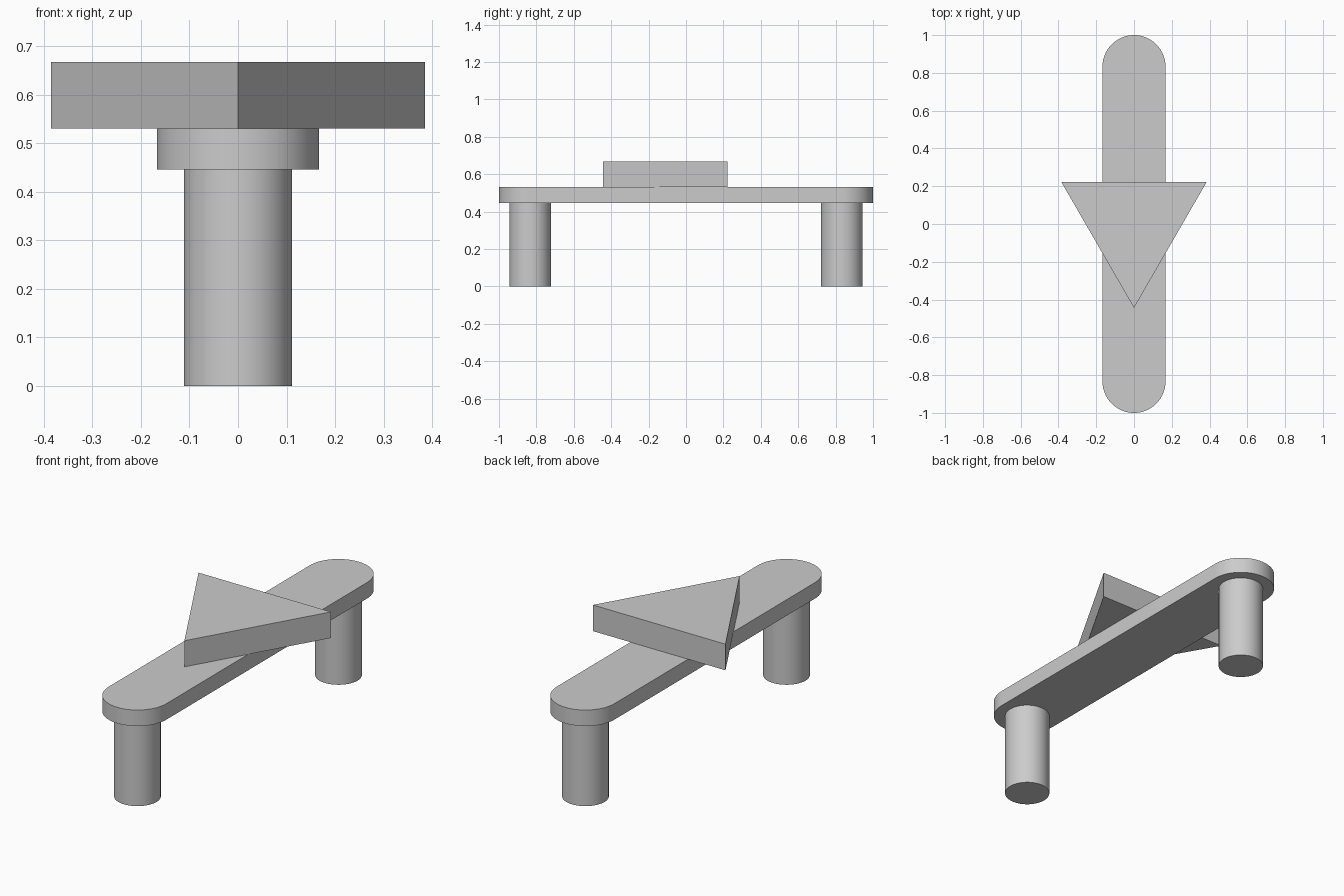
import bpy
import math

cube = bpy.data.objects.get("Cube")
if cube:
    bpy.data.objects.remove(cube, do_unlink=True)

# Single plain grey
grey = bpy.data.materials.new("plain grey")
grey.use_nodes = True
colour = (0.6, 0.6, 0.6, 1)
grey.diffuse_color = colour
grey.node_tree.nodes["Principled BSDF"].inputs["Base Color"].default_value = colour


def arc(radius, start, end, steps, cy=0.0):
    """Points on an arc around (0, cy), angles in degrees."""
    points = []
    for i in range(steps + 1):
        a = math.radians(start + (end - start) * i / steps)
        points.append((radius * math.cos(a), cy + radius * math.sin(a)))
    return points


def prism(name, outline, bottom, top):
    """Extrude a counter-clockwise outline between two heights."""
    n = len(outline)
    verts = [(x, y, z) for z in (bottom, top) for x, y in outline]
    faces = [tuple(reversed(range(n))), tuple(range(n, 2 * n))]
    faces += [(i, (i + 1) % n, (i + 1) % n + n, i + n) for i in range(n)]
    mesh = bpy.data.meshes.new(name)
    mesh.from_pydata(verts, [], faces)
    mesh.materials.append(grey)
    obj = bpy.data.objects.new(name, mesh)
    bpy.context.collection.objects.link(obj)
    bpy.ops.object.select_all(action="DESELECT")
    obj.select_set(True)
    bpy.context.view_layer.objects.active = obj
    bpy.ops.object.shade_smooth_by_angle(angle=math.radians(30))
    return obj


LEG_Y = 0.833
LEG_TOP = 0.446
BOARD_TOP = 0.53
TOP = 0.667

# Round legs at each end
for side, y in (("front", -LEG_Y), ("back", LEG_Y)):
    prism(side + "_leg", arc(0.111, 0, 360, 64, y)[:-1], 0, LEG_TOP)

# Long board with rounded ends
board = arc(0.167, 0, 180, 32, LEG_Y) + arc(0.167, 180, 360, 32, -LEG_Y)
prism("board", board, LEG_TOP, BOARD_TOP)

# Triangular block pointing forward
prism("triangle_block", arc(0.444, -90, 270, 3)[:-1], BOARD_TOP, TOP)
